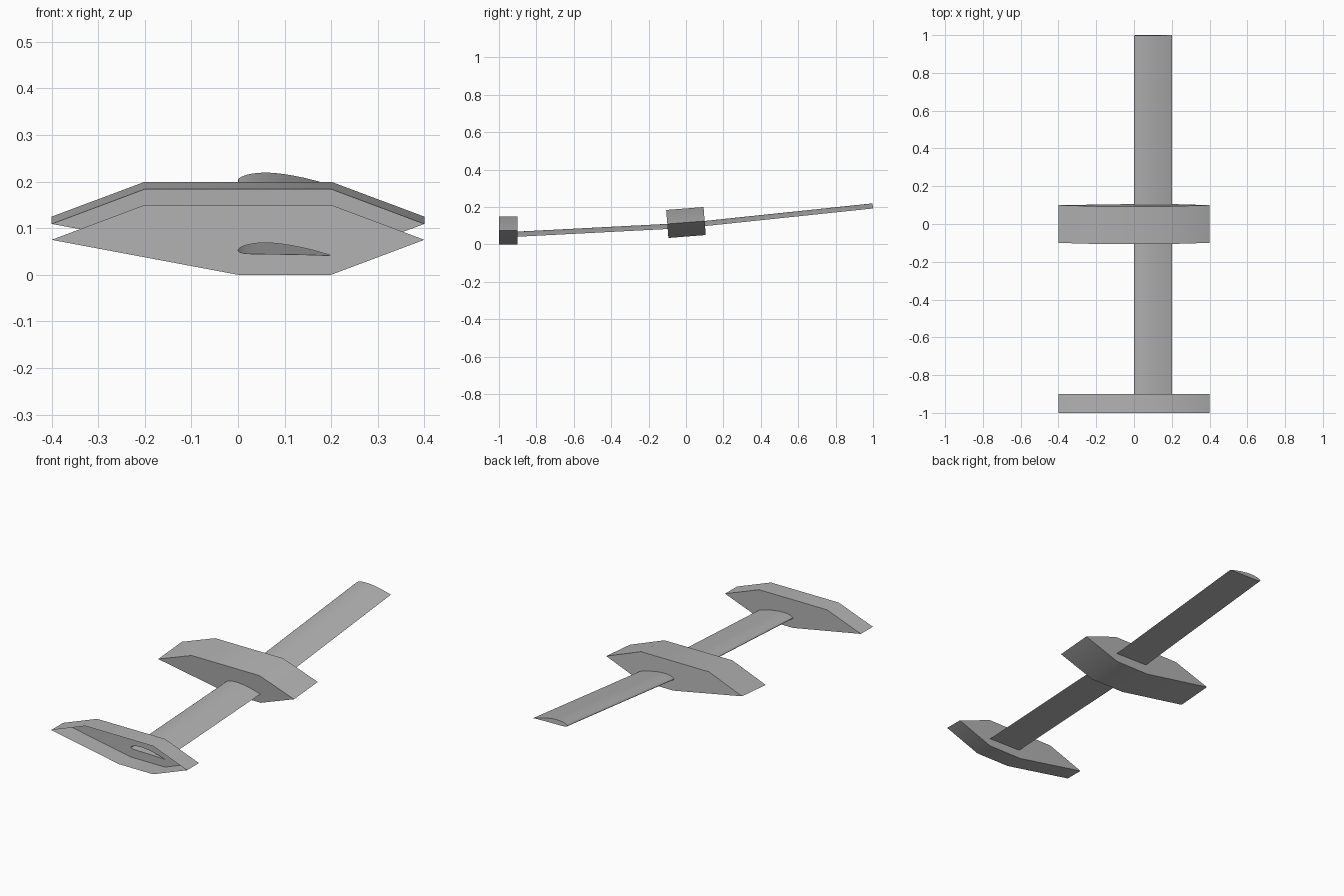
import bpy
import bmesh
from math import radians, sin, cos, pi, sqrt
from mathutils import Vector

default = bpy.data.objects.get("Cube")
if default:
    bpy.data.objects.remove(default)

GREY = (0.45, 0.45, 0.45, 1)
grey = bpy.data.materials.new("plain grey")
grey.use_nodes = True
grey.diffuse_color = GREY
grey.node_tree.nodes["Principled BSDF"].inputs["Base Color"].default_value = GREY

# Fuselage cross-section as (x, height above its bottom)
HULL = [(-0.4, 0.075), (-0.2, 0.15), (0.2, 0.15), (0.4, 0.075), (0.2, 0), (0, 0)]

# Spanwise stations: y, z of the fuselage bottom, dihedral tilt, wing height
ROOT_FRONT = (-1.0, 0, 0, 0.041)
ROOT_BACK = (-0.9, 0, 0, 0.041)
MID_FRONT = (-0.094, 0.0344, 4.5, 0.048)
MID_BACK = (0.1056, 0.0501, 4.5, 0.048)
TIP = (1.0, 0.192, 6, 0)


def airfoil(chord=0.2, thick=0.12, camber=0.04, peak=0.4, incidence=0.057, n=20):
    """Closed cambered wing section, trailing edge over the top and back."""
    def point(t, side):
        half = 5 * thick * (0.2969 * sqrt(t) - 0.126 * t - 0.3516 * t**2
                            + 0.2843 * t**3 - 0.1036 * t**4)
        if t < peak:
            line = camber / peak**2 * (2 * peak * t - t * t)
        else:
            line = camber / (1 - peak)**2 * (1 - 2 * peak + 2 * peak * t - t * t)
        return chord * t, chord * (line + side * half + (1 - t) * incidence)
    spread = [(1 + cos(pi * i / n)) / 2 for i in range(n + 1)]
    return [point(t, 1) for t in spread] + [point(t, -1) for t in spread[-2:0:-1]]


WING = airfoil()


def ring(bm, section, station, lift=0.0):
    """Closed loop of a section placed in the tilted plane of a station."""
    y, z, tilt, _ = station
    a = radians(tilt)
    verts = [bm.verts.new(Vector((px, y - (pz + lift) * sin(a), z + (pz + lift) * cos(a))))
             for px, pz in section]
    edges = [bm.edges.new((v, verts[i - 1])) for i, v in enumerate(verts)]
    return verts, edges


def skin(bm, a, b):
    for i in range(len(a)):
        bm.faces.new((a[i - 1], a[i], b[i], b[i - 1]))


def finish(bm, name):
    bmesh.ops.recalc_face_normals(bm, faces=bm.faces[:])
    mesh = bpy.data.meshes.new(name)
    bm.to_mesh(mesh)
    bm.free()
    mesh.materials.append(grey)
    obj = bpy.data.objects.new(name, mesh)
    bpy.context.collection.objects.link(obj)
    bpy.ops.object.select_all(action='DESELECT')
    obj.select_set(True)
    bpy.context.view_layer.objects.active = obj
    bpy.ops.object.shade_smooth_by_angle(angle=radians(30))


def fuselage(name, front, back, capped):
    """Prism whose capped ends have a wing-shaped opening."""
    bm = bmesh.new()
    rings = [ring(bm, HULL, s) for s in (front, back)]
    skin(bm, rings[0][0], rings[1][0])
    for (verts, edges), station in zip(rings, (front, back)):
        if station in capped:
            hole = ring(bm, WING, station, station[3])[1]
            bmesh.ops.triangle_fill(bm, use_beauty=True, edges=edges + hole)
    finish(bm, name)


def wing(name, start, end, closed_tip):
    bm = bmesh.new()
    a = ring(bm, WING, start, start[3])[0]
    b = ring(bm, WING, end, end[3])[0]
    skin(bm, a, b)
    if closed_tip:
        bm.faces.new(b)
    finish(bm, name)


# Root section is open at the front
fuselage("root_fuselage", ROOT_FRONT, ROOT_BACK, [ROOT_BACK])
fuselage("middle_fuselage", MID_FRONT, MID_BACK, [MID_FRONT, MID_BACK])
wing("inner_wing", ROOT_BACK, MID_FRONT, False)
wing("outer_wing", MID_BACK, TIP, True)
